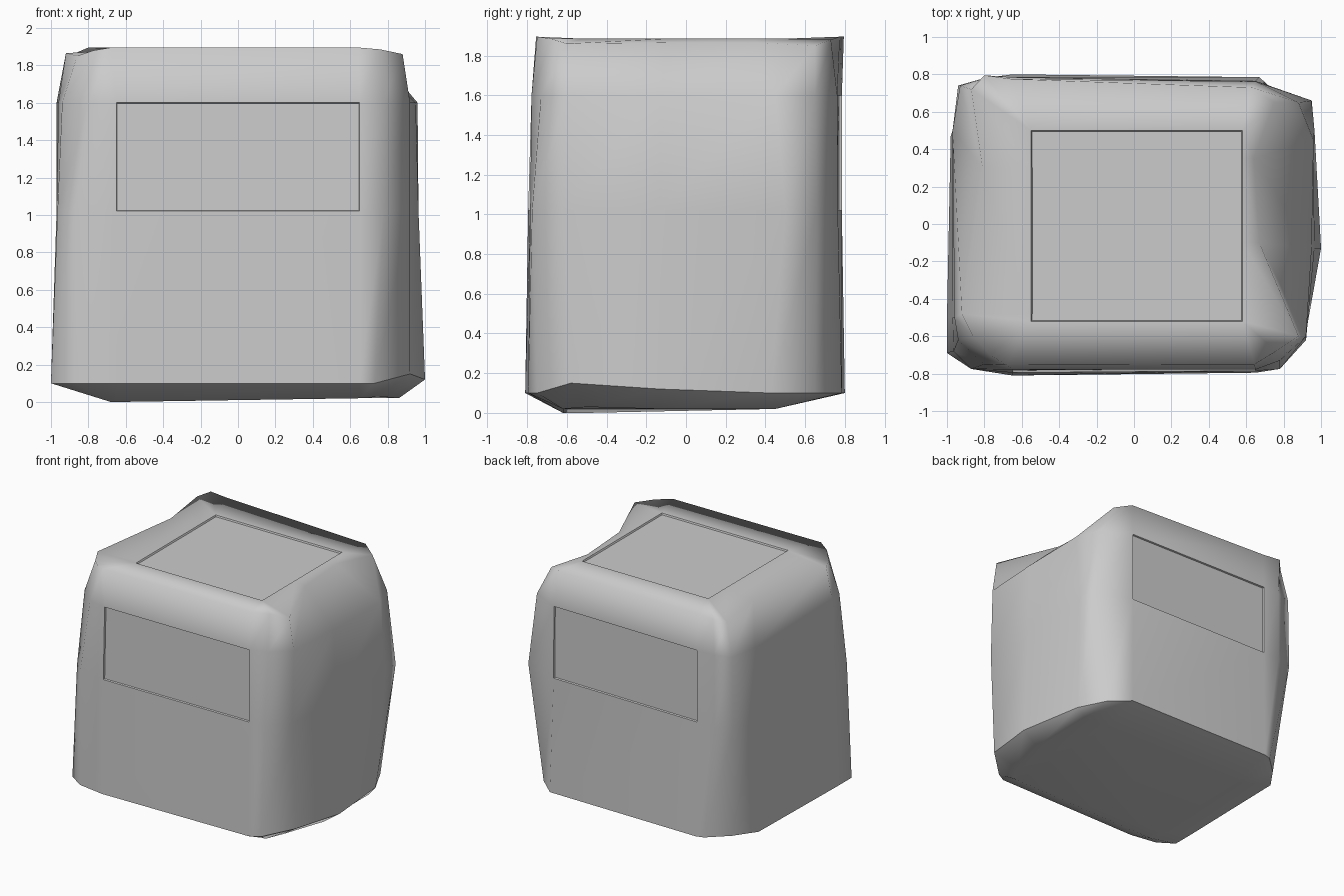
import bpy, bmesh

if "Cube" in bpy.data.objects:
    bpy.data.objects.remove(bpy.data.objects["Cube"])

# Plan outline at mid height, counter-clockwise from the front panel's left edge
MID = [(-.65, -.795), (.65, -.785), (.78, -.775), (.92, -.62), (.965, -.13),
       (.965, .5), (.95, .66), (.65, .765), (-.65, .785), (-.8, .78),
       (-.94, .74), (-.97, .5), (-.97, -.5), (-.965, -.68), (-.87, -.775)]
# Corners that move in or out at the base and shoulder
BASE = {0: (-.65, -.81), 1: (.65, -.795), 2: (.73, -.75), 3: (.92, -.58),
        4: (1, -.13), 5: (.93, .43), 6: (.82, .65), 7: (.67, .785), 8: (-.65, .8),
        9: (-.71, .78), 10: (-.86, .64), 11: (-.98, .47), 12: (-1, -.5), 13: (-1, -.69)}
SHOULDER = {0: (-.65, -.778), 1: (.65, -.778), 2: (.78, -.73), 3: (.92, -.6),
            4: (.95, -.13), 5: (.96, .45), 6: (.88, .65), 7: (.65, .762),
            10: (-.93, .74), 12: (-.96, -.5), 13: (-.94, -.62), 14: (-.8, -.75)}
# Irregular rim of the top
RIM = [(-.68, -.755, 1.895), (.645, -.75, 1.895), (.76, -.68, 1.885), (.88, -.6, 1.86),
       (.67, -.1, 1.865), (.64, .35, 1.865), (.75, .65, 1.85), (.63, .73, 1.88),
       (-.65, .775, 1.895), (-.8, .795, 1.895), (-.87, .72, 1.865), (-.81, .3, 1.865),
       (-.92, -.48, 1.865), (-.86, -.6, 1.85), (-.77, -.7, 1.88)]
FRONT, BACK = 0, 7          # outline segments carrying the panels

bm = bmesh.new()
n = len(MID)


def ring(z, moved):
    return [bm.verts.new((*moved.get(i, p), z)) for i, p in enumerate(MID)]


def bridge(a, b):
    return [bm.faces.new((a[i], a[(i + 1) % n], b[(i + 1) % n], b[i])) for i in range(n)]


def clamp_ring(z, outline, x0, x1, y0, y1):
    return [bm.verts.new((min(max(p[0], x0), x1), min(max(p[1], y0), y1), z))
            for p in outline]


# Walls: base, waist, shoulder, rim
base, waist, shoulder = ring(.1, BASE), ring(1.02, {}), ring(1.6, SHOULDER)
base[3].co.z, base[4].co.z = .15, .12
rim = [bm.verts.new(p) for p in RIM]
bridge(base, waist)
upper = bridge(waist, shoulder)
bridge(shoulder, rim)

# Top border and square top panel
top = clamp_ring(1.885, RIM, -.55, .58, -.52, .5)
bridge(rim, top)
bm.faces.new(top)

# Shallow tapered underside, lowest at the left front
low = clamp_ring(.02, MID, -.68, .86, -.62, .45)
for v in low:
    if v.co.x < -.6 and v.co.y < 0:
        v.co.z = 0
low[2].co.x = .68
low[3].co = (.75, -.5, .03)
bridge(low, base)
bm.faces.new(low[::-1])

# Crisp edge around the base
for i in range(n):
    bm.edges.get((base[i], base[(i + 1) % n])).smooth = False

panels = [upper[FRONT], upper[BACK]]
bmesh.ops.remove_doubles(bm, verts=bm.verts, dist=.0005)
bmesh.ops.recalc_face_normals(bm, faces=bm.faces)
bm.normal_update()
panels.append(max((f for f in bm.faces if f.normal.z > .9), key=lambda f: f.calc_area()))

# Slightly sunken panels with crisp outlines
rims = bmesh.ops.inset_individual(bm, faces=panels, thickness=.006, depth=-.012)["faces"]
for f in bm.faces:
    f.smooth = True
for f in panels + rims:
    for e in f.edges:
        e.smooth = False

mesh = bpy.data.meshes.new("block_body")
bm.to_mesh(mesh)
bm.free()
body = bpy.data.objects.new("block_body", mesh)
bpy.context.collection.objects.link(body)

# Keep the broad walls flat-looking while the edges stay soft
soft = body.modifiers.new("soft_edges", 'WEIGHTED_NORMAL')
soft.keep_sharp = True
